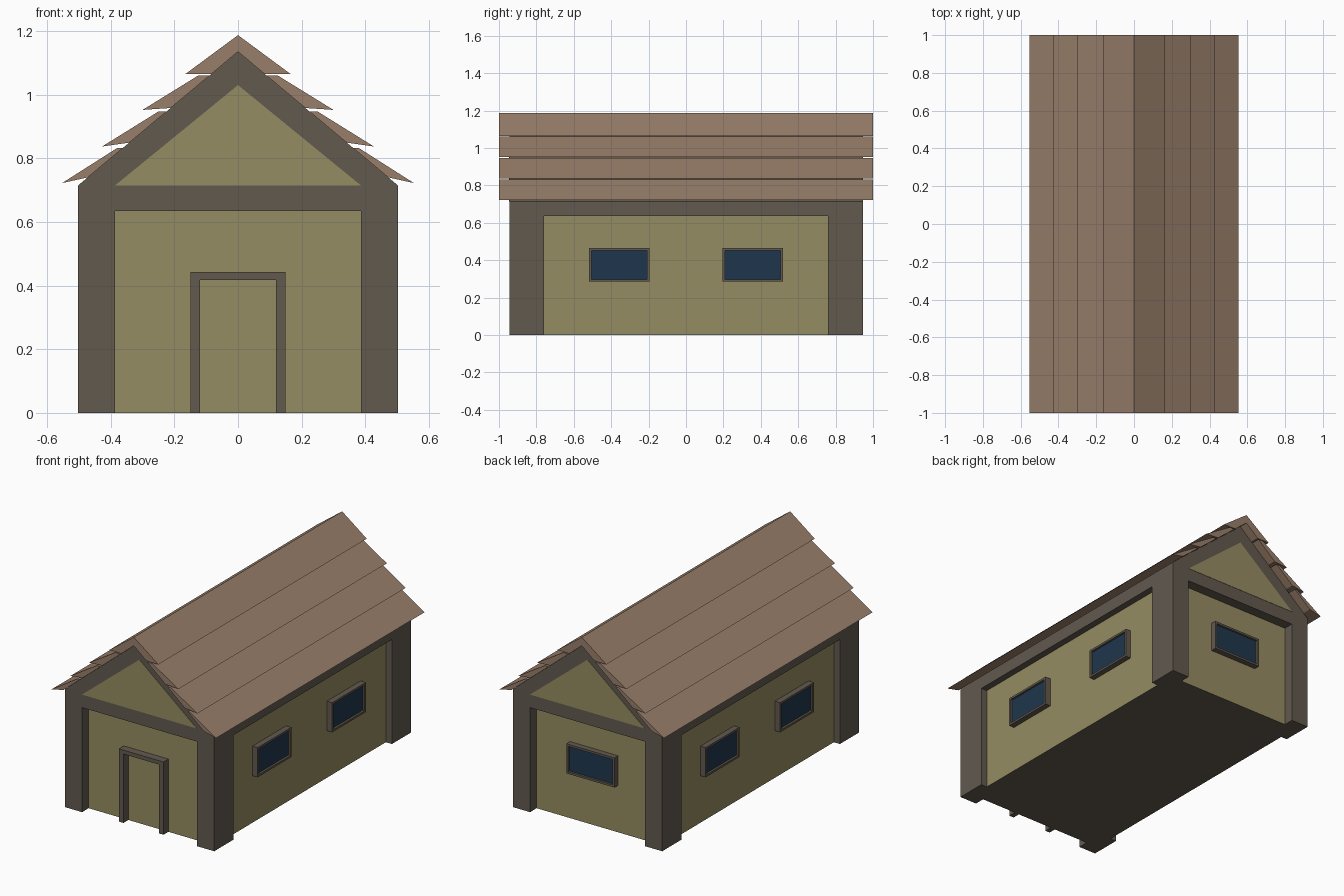
import bpy, bmesh
from math import pi
from mathutils import Matrix, Vector

cube = bpy.data.objects.get("Cube")
if cube:
    bpy.data.objects.remove(cube, do_unlink=True)


def material(name, srgb):
    rgba = [(c / 255) ** 2.2 for c in srgb] + [1]
    m = bpy.data.materials.new(name)
    m.use_nodes = True
    m.diffuse_color = rgba
    m.node_tree.nodes["Principled BSDF"].inputs["Base Color"].default_value = rgba
    return m


plaster = material("plaster", (148, 139, 98))
timber = material("timber", (98, 90, 80))
shingle = material("roof_brown", (151, 126, 106))
glass = material("window_blue", (36, 57, 78))


def finish(name, bm, *mats):
    bmesh.ops.recalc_face_normals(bm, faces=bm.faces)
    mesh = bpy.data.meshes.new(name)
    bm.to_mesh(mesh)
    bm.free()
    for m in mats:
        mesh.materials.append(m)
    ob = bpy.data.objects.new(name, mesh)
    bpy.context.collection.objects.link(ob)
    return ob


def add_box(bm, lo, hi):
    lo, hi = Vector(lo), Vector(hi)
    mat = Matrix.Translation((lo + hi) / 2) @ Matrix.Diagonal((*(hi - lo), 1))
    bmesh.ops.create_cube(bm, size=1, matrix=mat)


def box(name, lo, hi, *mats):
    bm = bmesh.new()
    add_box(bm, lo, hi)
    return finish(name, bm, *mats)


def prism(name, profile, y0, y1, mat):
    """Extrude an x-z profile along y."""
    bm = bmesh.new()
    face = bm.faces.new([bm.verts.new((x, y0, z)) for x, z in profile])
    ext = bmesh.ops.extrude_face_region(bm, geom=[face], use_keep_orig=True)
    verts = [g for g in ext["geom"] if isinstance(g, bmesh.types.BMVert)]
    bmesh.ops.translate(bm, verts=verts, vec=(0, y1 - y0, 0))
    return finish(name, bm, mat)


# Main dimensions
X, Y = 0.502, 0.945            # outer timber faces
WX, WY = 0.461, 0.882          # recessed wall faces
PX, PY = 0.386, 0.76           # inner post edges
BEAM, EAVE, PEAK = 0.635, 0.715, 1.135


def slope_x(z):
    return X * (PEAK - z) / (PEAK - EAVE)


# Walls, with a timber floor underneath
walls = box("walls", (-WX, -WY, 0), (WX, WY, EAVE), plaster, timber)
for p in walls.data.polygons:
    p.material_index = 1 if p.normal.z < -0.5 else 0

# Corner posts, end beams and side beams
for sx, side in ((-1, "right"), (1, "left")):
    for sy, end in ((-1, "front"), (1, "back")):
        xs, ys = sorted((sx * PX, sx * X)), sorted((sy * PY, sy * Y))
        box(f"{end}_{side}_post", (xs[0], ys[0], 0), (xs[1], ys[1], EAVE), timber)
    xs = sorted((sx * (WX - 0.02), sx * X))
    box(f"{side}_beam", (xs[0], -PY, BEAM), (xs[1], PY, EAVE), timber)
for sy, end in ((-1, "front"), (1, "back")):
    ys = sorted((sy * (WY - 0.02), sy * Y))
    box(f"{end}_beam", (-PX, ys[0], BEAM), (PX, ys[1], EAVE), timber)
    # Thin plaster panel on the gable
    prism(f"{end}_gable_panel", [(-PX, EAVE), (PX, EAVE), (0, 1.03)],
          sy * (Y - 0.002), sy * (Y + 0.002), plaster)

# Timber gable block filling the attic
prism("gable_block", [(-X, EAVE), (X, EAVE), (0, PEAK)], -Y, Y, timber)

# Roof ridge cap and overlapping wedge-shaped boards
cap_x, cap_z = 0.165, 1.065
inner = slope_x(cap_z)
prism("roof_ridge", [(0, 1.187), (cap_x, cap_z), (inner, cap_z), (0, PEAK),
                     (-inner, cap_z), (-cap_x, cap_z)], -1, 1, shingle)
rows = [((0.3, 0.952), (0.125, 1.06)),
        ((0.427, 0.837), (0.25, 0.947)),
        ((0.553, 0.722), (0.38, 0.832))]
for i, (tip, top) in enumerate(rows):
    low = tip[1] + 0.006 * (i + 1)
    for sx, side in ((-1, "right"), (1, "left")):
        pts = [tip, top, (slope_x(top[1]), top[1]), (slope_x(low), low)]
        prism(f"{side}_roof_board_{i + 1}", [(sx * x, z) for x, z in pts], -1, 1, shingle)

# Door surround
bm = bmesh.new()
front, back = -WY - 0.047, -WY + 0.01
for sx in (-1, 1):
    xs = sorted((sx * 0.119, sx * 0.15))
    add_box(bm, (xs[0], front, 0), (xs[1], back, 0.418))
add_box(bm, (-0.15, front, 0.418), (0.15, back, 0.442))
finish("door_frame", bm, timber)


def window(name, location, angle):
    """Framed pane, built facing -y and turned onto its wall."""
    bm = bmesh.new()
    add_box(bm, (-0.162, -0.035, -0.09), (0.162, 0.01, 0.09))
    bm.normal_update()
    pane = min(bm.faces, key=lambda f: f.normal.y)
    bmesh.ops.inset_region(bm, faces=[pane], thickness=0.018)
    bmesh.ops.inset_region(bm, faces=[pane], thickness=0.0005, depth=-0.012)
    pane.material_index = 1
    ob = finish(name, bm, timber, glass)
    ob.location = location
    ob.rotation_euler.z = angle


# Two windows on each long side, one at the back
for sx, side in ((-1, "right"), (1, "left")):
    for sy, end in ((-1, "front"), (1, "back")):
        window(f"{side}_{end}_window", (sx * WX, sy * 0.357, 0.375), sx * pi / 2)
window("back_window", (0, WY, 0.375), pi)
